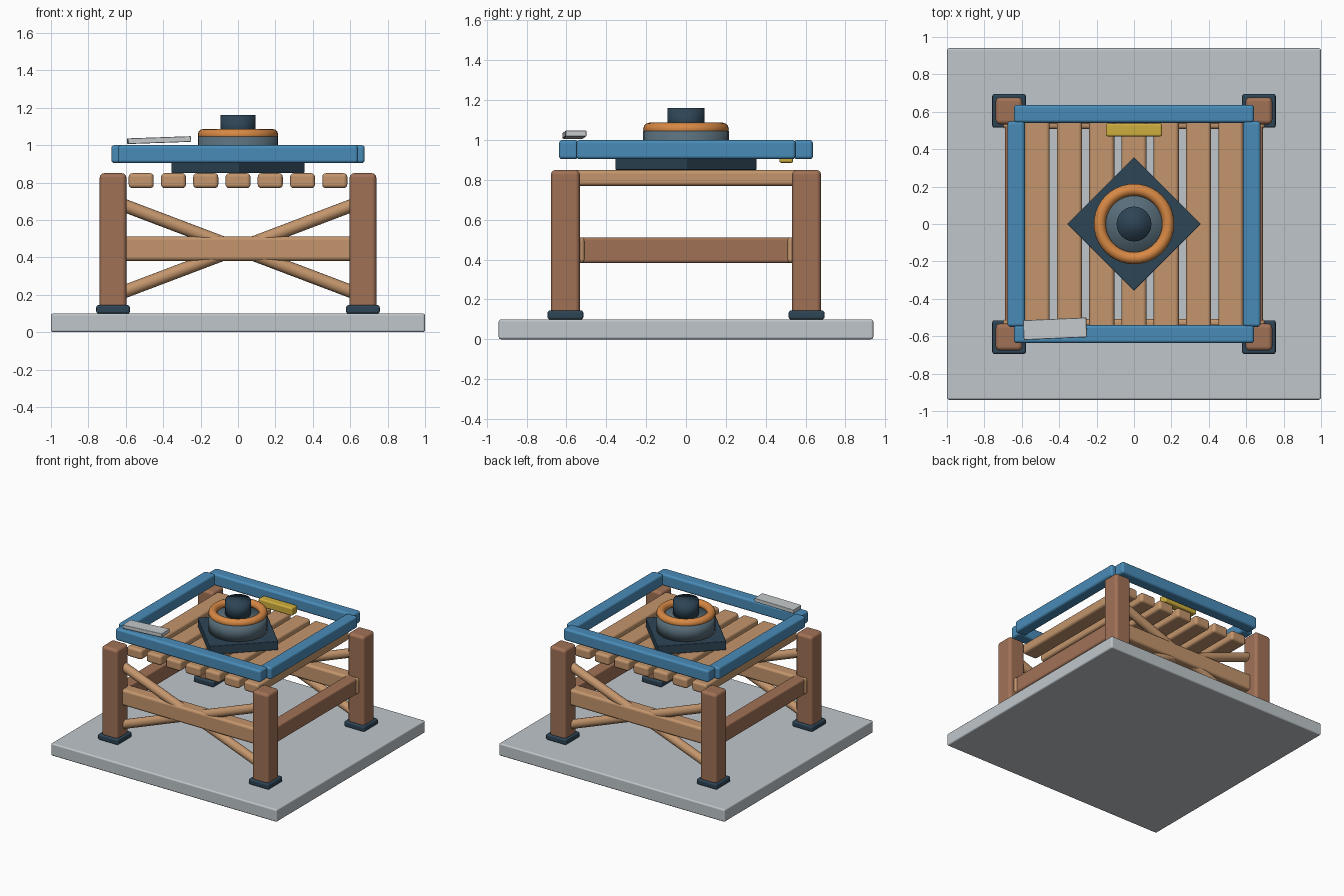
import bpy
from math import radians, atan2, hypot
from mathutils import Vector

if "Cube" in bpy.data.objects:
    bpy.data.objects.remove(bpy.data.objects["Cube"], do_unlink=True)


def material(name, *rgb):
    colour = [(c / 255) ** 2.2 for c in rgb] + [1]
    mat = bpy.data.materials.new(name)
    mat.use_nodes = True
    mat.diffuse_color = colour
    mat.node_tree.nodes["Principled BSDF"].inputs["Base Color"].default_value = colour
    return mat


CONCRETE = material("concrete grey", 190, 197, 202)
BROWN = material("post brown", 160, 113, 87)
TAN = material("slat tan", 194, 148, 108)
BLUE = material("frame blue", 74, 138, 182)
DARK = material("dark slate", 49, 70, 86)
STEEL = material("steel grey", 88, 108, 120)
ORANGE = material("ring orange", 214, 135, 70)
YELLOW = material("tag yellow", 205, 173, 64)
PALE = material("plate pale grey", 196, 200, 202)


def finish(name, mat):
    obj = bpy.context.object
    obj.name = name
    obj.data.materials.append(mat)
    bpy.ops.object.shade_smooth()
    return obj


def box(name, centre, size, mat, bevel, turn=(0, 0, 0)):
    """Rounded box; the bevel keeps the broad faces flat."""
    bpy.ops.mesh.primitive_cube_add(size=1, location=centre)
    obj = bpy.context.object
    for v in obj.data.vertices:
        v.co = v.co * Vector(size)
    obj.rotation_euler = [radians(a) for a in turn]
    finish(name, mat)
    mod = obj.modifiers.new("rounded edges", "BEVEL")
    mod.width = bevel
    mod.segments = 3
    mod.harden_normals = True
    return obj


def box_span(name, low, high, mat, bevel):
    low, high = Vector(low), Vector(high)
    return box(name, (low + high) / 2, high - low, mat, bevel)


def cylinder(name, radius, z0, z1, mat):
    bpy.ops.mesh.primitive_cylinder_add(vertices=32, radius=radius, depth=z1 - z0,
                                        location=(0, 0, (z0 + z1) / 2))
    return finish(name, mat)


def rod(name, start, end, radius, mat):
    start, end = Vector(start), Vector(end)
    along = end - start
    bpy.ops.mesh.primitive_cylinder_add(vertices=16, radius=radius, depth=along.length,
                                        location=(start + end) / 2)
    bpy.context.object.rotation_euler = along.to_track_quat("Z", "Y").to_euler()
    finish(name, mat)
    bpy.ops.object.shade_smooth_by_angle(angle=radians(40))


# Ground slab
box_span("base_slab", (-1, -.94, 0), (1, .94, .1), CONCRETE, .012)

# Posts on dark feet
for sx, side in ((-1, "right"), (1, "left")):
    for sy, end in ((-1, "front"), (1, "back")):
        x, y = .668 * sx, .605 * sy
        box(f"{end}_{side}_leg", (x, y, .475), (.143, .145, .75), BROWN, .024)
        box(f"{end}_{side}_foot", (x, y, .122), (.18, .18, .045), DARK, .012)
    # Side rail and blue side bar
    box(f"{side}_rail", (.64 * sx, 0, .447), (.1, 1.12, .13), BROWN, .015)
    box(f"{side}_frame_bar", (.63 * sx, 0, .952), (.095, 1.1, .097), BLUE, .018)

# Front and back rails, crossed braces and blue bars
for sy, end in ((-1, "front"), (1, "back")):
    box(f"{end}_rail", (0, .56 * sy, .447), (1.4, .105, .13), TAN, .02)
    box(f"{end}_frame_bar", (0, .589 * sy, .952), (1.285, .097, .097), BLUE, .018)
    for s in (-1, 1):
        rod(f"{end}_brace", (-.66, .572 * sy, .447 - .25 * s),
            (.66, .572 * sy, .447 + .25 * s), .035, TAN)

# Deck slats
for i in range(7):
    box(f"deck_slat_{i + 1}", ((i - 3) * .1725, 0, .81), (.134, 1.16, .08), TAN, .02)

# Turntable: diamond plate, drum, ring and post
box("diamond_plate", (0, 0, .885), (.505, .505, .07), DARK, .006, (0, 0, 45))
cylinder("drum", .215, .91, 1.045, STEEL)
bpy.ops.mesh.primitive_torus_add(major_radius=.183, minor_radius=.032, major_segments=40,
                                 minor_segments=12, location=(0, 0, 1.055))
finish("drum_ring", ORANGE)
cylinder("centre_post", .093, 1.03, 1.16, DARK)

# Small tag on the back bar and loose plate on the front bar
box("back_tag", (0, .503, .917), (.3, .07, .064), YELLOW, .012)
box("loose_plate", (-.422, -.56, 1.027), (.338, .105, .03), PALE, .004, (0, -2, 2.5))
